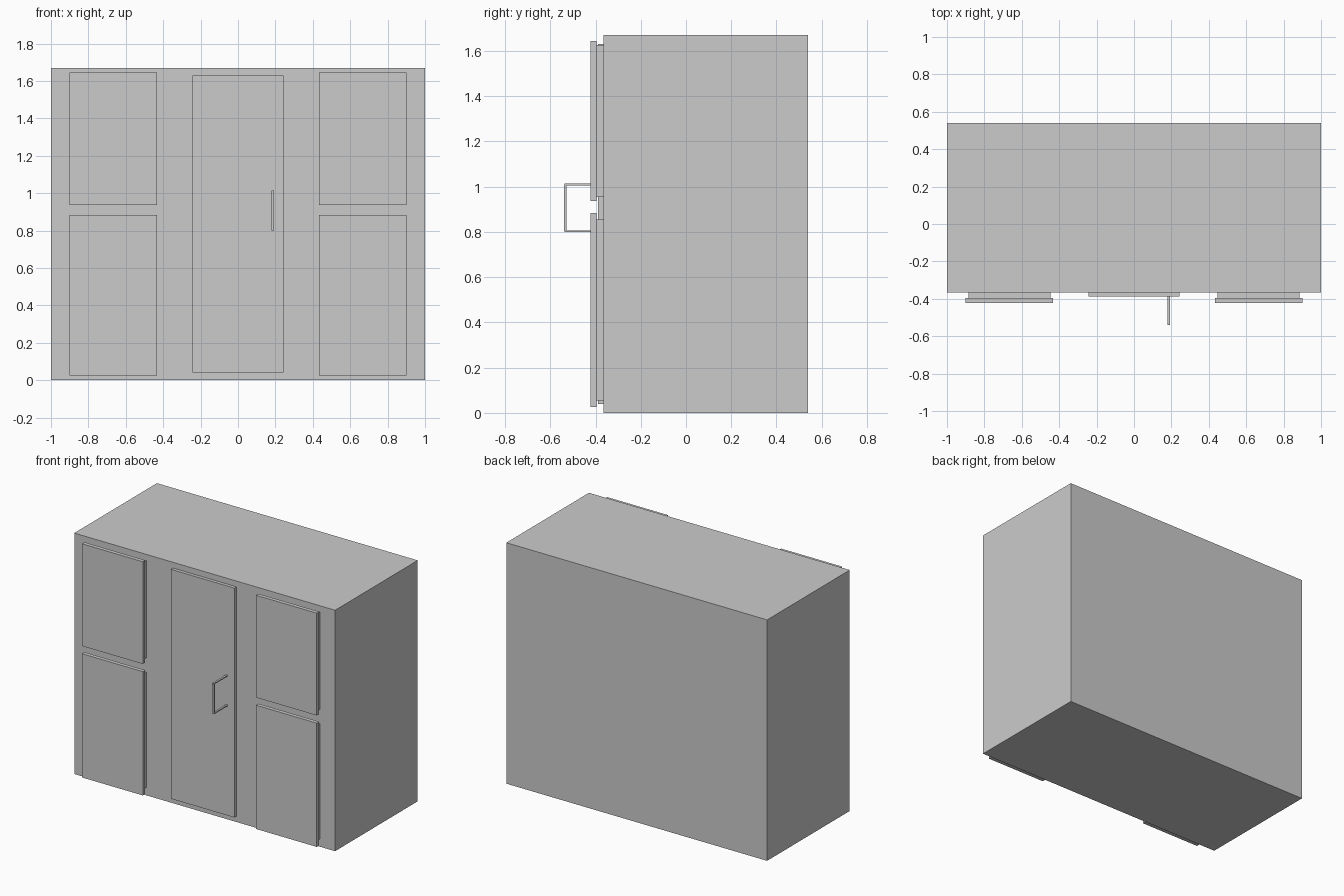
import bpy
import bmesh
from mathutils import Vector

if "Cube" in bpy.data.objects:
    bpy.data.objects.remove(bpy.data.objects["Cube"])


def box(bm, lo, hi):
    """Add an axis-aligned box between two corners."""
    lo, hi = Vector(lo), Vector(hi)
    verts = bmesh.ops.create_cube(bm, size=1)["verts"]
    for v in verts:
        v.co = Vector((v.co[i] * (hi[i] - lo[i]) + (lo[i] + hi[i]) / 2 for i in range(3)))


def make(name, boxes):
    bm = bmesh.new()
    for lo, hi in boxes:
        box(bm, lo, hi)
    mesh = bpy.data.meshes.new(name)
    bm.to_mesh(mesh)
    bm.free()
    obj = bpy.data.objects.new(name, mesh)
    bpy.context.collection.objects.link(obj)
    return obj


FRONT = -0.365

# Main cabinet block
make("cabinet_body", [((-1, FRONT, 0), (1, 0.54, 1.67))])

# Tall centre door
make("centre_door", [((-0.243, -0.388, 0.04), (0.243, FRONT, 1.63))])

# Side panels: smaller backing with a larger face, mirrored to the left
for name, z0, z1, inset in (("lower", 0.025, 0.883, 0.029), ("upper", 0.936, 1.645, 0.018)):
    parts = (
        ("panel_backing", [((0.447, -0.396, z0 + inset), (0.885, FRONT, z1 - inset))]),
        ("panel_face", [((0.434, -0.423, z0), (0.9, -0.396, z1))]),
    )
    for part, boxes in parts:
        obj = make(f"{name}_{part}", boxes)
        mirror = obj.modifiers.new("mirror", "MIRROR")
        mirror.use_mirror_merge = False

# Pull handle: upright grip with two thin arms
X0, X1 = 0.18, 0.193
make("handle_grip", [((X0, -0.54, 0.803), (X1, -0.528, 1.009))])
make("handle_arms", [((X0, -0.537, z), (X1, -0.388, z + 0.008)) for z in (0.799, 1.005)])
